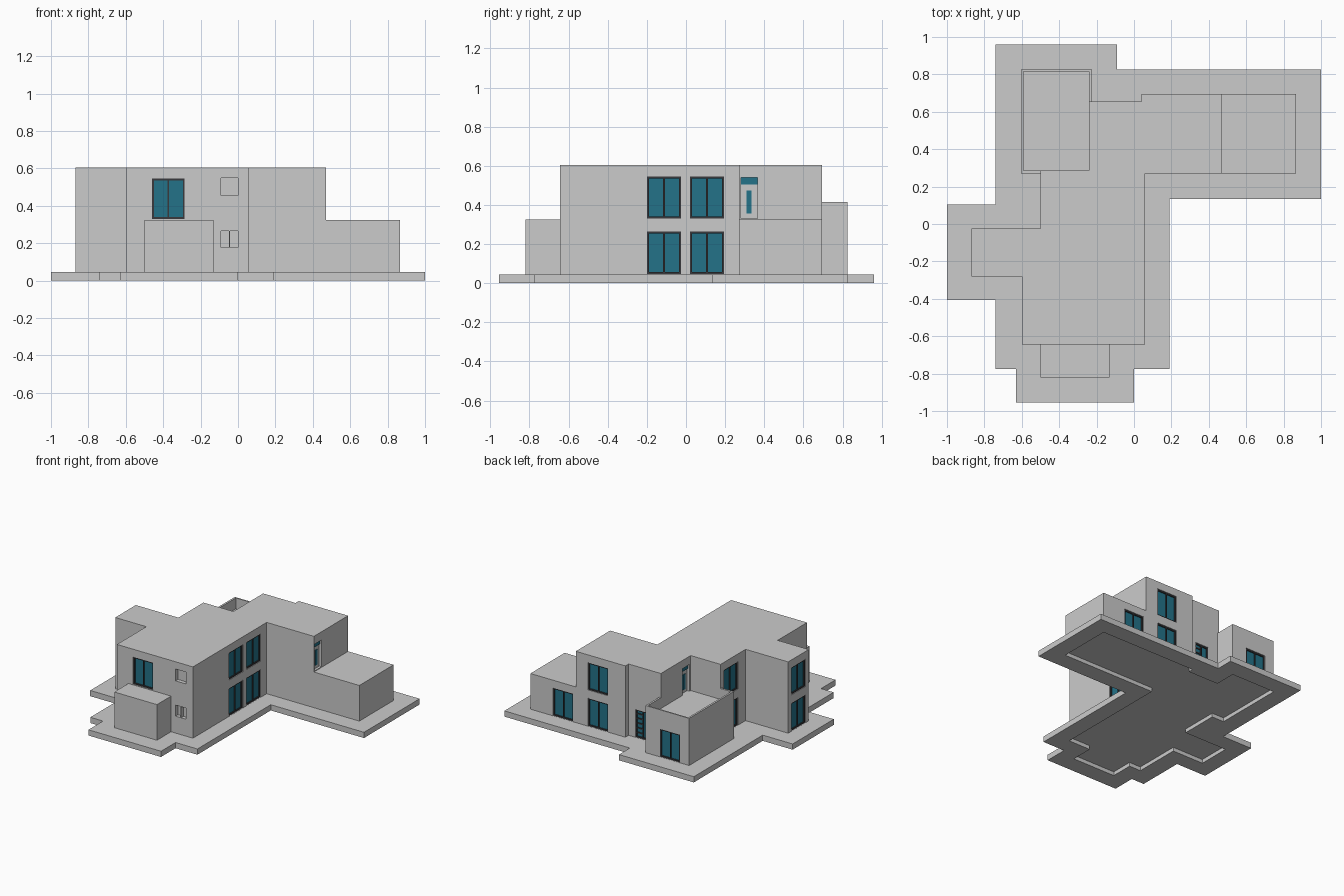
import bpy, bmesh

if "Cube" in bpy.data.objects:
    bpy.data.objects.remove(bpy.data.objects["Cube"])


def material(name, color):
    m = bpy.data.materials.new(name)
    m.diffuse_color = color
    m.use_nodes = True
    m.node_tree.nodes["Principled BSDF"].inputs["Base Color"].default_value = m.diffuse_color
    return m


GLASS = material("glass", (0.017, 0.17, 0.25, 1))
DARK = material("dark_frame", (0.04, 0.04, 0.045, 1))


def finish(name, bm, mat=None):
    bmesh.ops.recalc_face_normals(bm, faces=bm.faces)
    me = bpy.data.meshes.new(name)
    bm.to_mesh(me)
    bm.free()
    ob = bpy.data.objects.new(name, me)
    bpy.context.collection.objects.link(ob)
    if mat:
        me.materials.append(mat)
    return ob


def prism(name, pts, z0, z1):
    bm = bmesh.new()
    face = bm.faces.new([bm.verts.new((x, y, z0)) for x, y in pts])
    ext = bmesh.ops.extrude_face_region(bm, geom=[face])
    for v in ext["geom"]:
        if isinstance(v, bmesh.types.BMVert):
            v.co.z = z1
    return finish(name, bm)


def boxes(name, items, mat=None):
    """One object made of axis-aligned boxes (x0, x1, y0, y1, z0, z1)."""
    bm = bmesh.new()
    for b in items:
        lo = [min(b[i], b[i + 1]) for i in (0, 2, 4)]
        hi = [max(b[i], b[i + 1]) for i in (0, 2, 4)]
        for v in bmesh.ops.create_cube(bm, size=1)["verts"]:
            v.co = [h if c > 0 else l for c, l, h in zip(v.co, lo, hi)]
    return finish(name, bm, mat)


def cut(ob, cutter):
    mod = ob.modifiers.new("cut", "BOOLEAN")
    mod.operation, mod.solver, mod.object = "DIFFERENCE", "EXACT", cutter
    dg = bpy.context.evaluated_depsgraph_get()
    me = bpy.data.meshes.new_from_object(ob.evaluated_get(dg))
    ob.modifiers.clear()
    ob.data = me
    bpy.data.objects.remove(cutter)


def on_wall(wall, u0, u1, z0, z1, d0, d1):
    """Box in a wall (axis, position, outward sign), between two inward depths."""
    axis, p, s = wall
    a, b = p - s * d0, p - s * d1
    return (a, b, u0, u1, z0, z1) if axis == "x" else (u0, u1, a, b, z0, z1)


# Terrace slab with the shallow recess under the house
slab = prism("base_slab", [
    (-.74, .96), (-.09, .96), (-.09, .825), (1, .825), (1, .135), (.19, .135),
    (.19, -.775), (0, -.775), (0, -.955), (-.63, -.955), (-.63, -.775),
    (-.74, -.775), (-.74, -.405), (-1, -.405), (-1, .105), (-.74, .105)], 0, .045)
cut(slab, prism("recess", [
    (-.6, -.645), (-.5, -.645), (-.5, -.82), (-.13, -.82), (-.13, -.645),
    (.06, -.645), (.06, .27), (.865, .27), (.865, .695), (.04, .695), (.04, .655),
    (-.225, .655), (-.225, .825), (-.605, .825), (-.605, .27), (-.5, .27),
    (-.5, -.025), (-.87, -.025), (-.87, -.28), (-.6, -.28)], -.1, .03))

# House blocks
main = prism("main_house", [
    (-.6, -.645), (.06, -.645), (.06, .27), (.47, .27), (.47, .695), (.04, .695),
    (.04, .655), (-.24, .655), (-.24, .285), (-.5, .285), (-.5, -.025),
    (-.87, -.025), (-.87, -.28), (-.6, -.28)], .045, .605)
wing = boxes("side_wing", [(.47, .865, .27, .695, .045, .325)])
boxes("front_annex", [(-.5, -.13, -.82, -.645, .045, .325)])
terrace = boxes("terrace_block", [(-.605, -.225, .27, .825, .045, .415)])
cut(terrace, boxes("terrace_well", [(-.59, -.24, .285, .815, .33, .5)]))
cut(terrace, boxes("terrace_side", [(-.25, -.21, .285, .655, .33, .5)]))

LOW, HIGH = (.046, .265), (.33, .545)
FRONT, EAST = ("y", -.645, -1), ("x", .06, 1)
BACK, PORCH = ("y", .695, 1), ("y", .655, 1)
WEST, WEST_END = ("x", -.5, -1), ("x", -.87, -1)
EAST_UP, TERRACE_UP = ("x", .47, 1), ("x", -.24, -1)

holes = {main: [], wing: [], terrace: []}
glass, frames = [], []


def hole(body, wall, u0, u1, z0, z1, depth=.02):
    holes[body].append(on_wall(wall, u0, u1, z0, z1, -.02, depth))


def window(body, wall, u0, u1, z0, z1):
    """Recessed double casement with a dark frame."""
    t, m = .01, (u0 + u1) / 2
    hole(body, wall, u0, u1, z0, z1)
    glass.append(on_wall(wall, u0, u1, z0, z1, .013, .02))
    for a, b, c, d in ((u0, u0 + t, z0, z1), (u1 - t, u1, z0, z1),
                       (u0 + t, u1 - t, z0, z0 + t), (u0 + t, u1 - t, z1 - t, z1),
                       (m - .004, m + .004, z0 + t, z1 - t)):
        frames.append(on_wall(wall, a, b, c, d, .005, .02))


def roof_door(wall, u0):
    """Grey door with glazed slit and transom."""
    hole(main, wall, u0, u0 + .085, .33, .54)
    glass.append(on_wall(wall, u0, u0 + .085, .505, .54, .013, .02))
    glass.append(on_wall(wall, u0 + .03, u0 + .055, .355, .475, .015, .021))


# Windows on both storeys
for z in (LOW, HIGH):
    window(main, EAST, -.2, -.025, *z)
    window(main, EAST, .02, .195, *z)
    window(main, BACK, .19, .365, *z)
    window(main, WEST, .07, .245, *z)
    window(main, WEST_END, -.24, -.065, *z)
window(main, FRONT, -.46, -.285, *HIGH)
window(wing, BACK, .495, .67, *LOW)
window(terrace, ("y", .825, 1), -.525, -.35, *LOW)

# Small unglazed openings in the front
hole(main, FRONT, -.09, 0, .455, .548, .03)
hole(main, FRONT, -.09, -.047, .178, .265, .03)
hole(main, FRONT, -.043, 0, .178, .265, .03)

# Doors to the flat roofs and the back entrance with a barred sidelight
roof_door(EAST_UP, .28)
roof_door(TERRACE_UP, .30)
window(main, PORCH, -.14, -.02, .046, .265)
for i in range(1, 6):
    z = .046 + i * .037
    frames.append(on_wall(PORCH, -.076, -.03, z - .005, z + .005, .007, .02))

for body, items in holes.items():
    cut(body, boxes("openings", items))
boxes("window_glass", glass, GLASS)
boxes("window_frames", frames, DARK)
